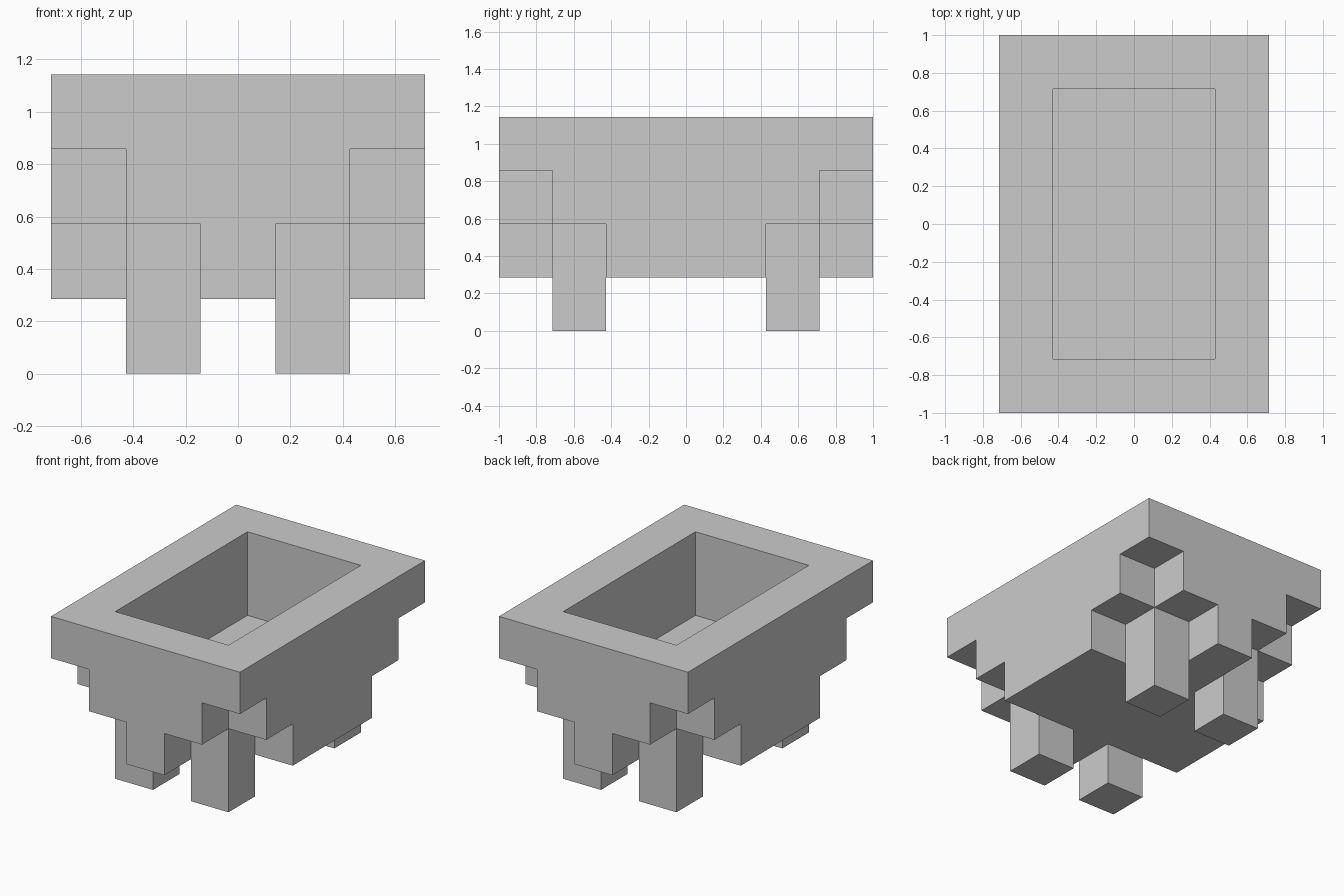
import bpy, bmesh, math
from mathutils import Vector

if "Cube" in bpy.data.objects:
    bpy.data.objects.remove(bpy.data.objects["Cube"])

U = 2 / 7  # one block: the model is 5 x 7 x 4 blocks


def cells(layer, test):
    return {(x, y, layer) for x in range(-2, 3) for y in range(-3, 4)
            if test(abs(x), abs(y))}


def outside_cavity(x, y):
    return x == 2 or y == 3


parts = {
    # full rectangular rim around the opening
    "rim": cells(3, outside_cavity),
    # wall ring with the corner blocks cut away
    "wall": cells(2, lambda x, y: outside_cavity(x, y) and x + y < 5),
    # stepped solid floor
    "base": cells(1, lambda x, y: x + y <= 3),
    # four short legs
    "legs": cells(0, lambda x, y: x == 1 and y == 2),
}
solid = set().union(*parts.values())


def build(name, blocks):
    """Make one part from blocks, keeping only its exposed faces."""
    bm = bmesh.new()
    for cell in blocks:
        centre = Vector((cell[0], cell[1], cell[2] + 0.5))
        for axis in range(3):
            for sign in (-1, 1):
                near = list(cell)
                near[axis] += sign
                if tuple(near) in solid:
                    continue
                corners = []
                for u, v in ((-1, -1), (1, -1), (1, 1), (-1, 1))[::sign]:
                    p = centre.copy()
                    p[axis] += sign / 2
                    p[(axis + 1) % 3] += u / 2
                    p[(axis + 2) % 3] += v / 2
                    corners.append(bm.verts.new(p * U))
                bm.faces.new(corners)
    bmesh.ops.remove_doubles(bm, verts=bm.verts[:], dist=1e-4)
    bmesh.ops.dissolve_limit(bm, angle_limit=math.radians(1),
                             verts=bm.verts[:], edges=bm.edges[:])
    mesh = bpy.data.meshes.new(name)
    bm.to_mesh(mesh)
    bm.free()
    bpy.context.collection.objects.link(bpy.data.objects.new(name, mesh))


for part_name, part_blocks in parts.items():
    build(part_name, part_blocks)
